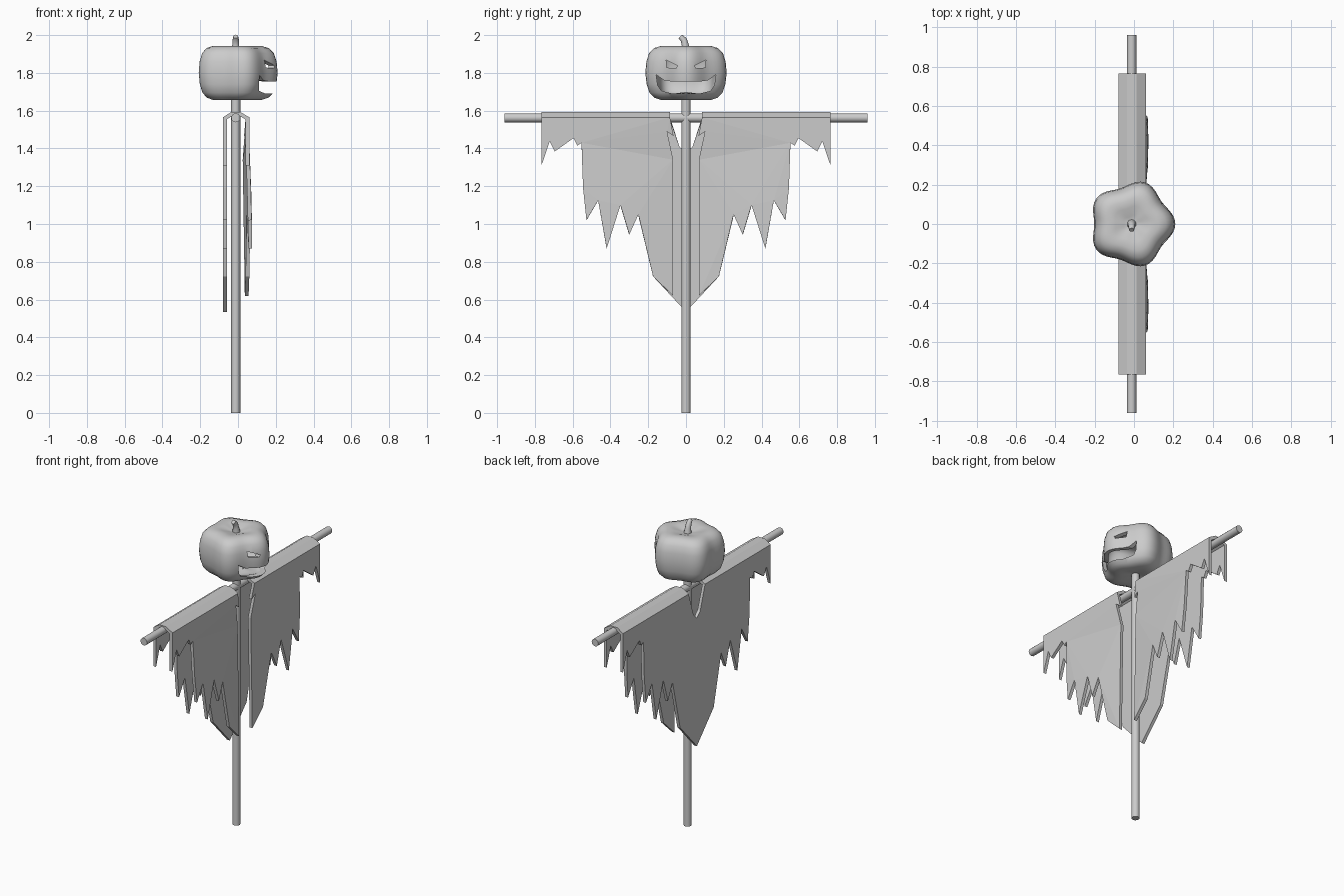
import bpy, bmesh, math
from mathutils import Vector

if "Cube" in bpy.data.objects:
    bpy.data.objects.remove(bpy.data.objects["Cube"])

CX = -0.012   # axis of the pole
grey = bpy.data.materials.new("plain_grey")
grey.diffuse_color = (0.6, 0.6, 0.6, 1)
grey.use_nodes = True
grey.node_tree.nodes["Principled BSDF"].inputs["Base Color"].default_value = grey.diffuse_color


def make(name, bm, smooth=None):
    me = bpy.data.meshes.new(name)
    bm.to_mesh(me)
    bm.free()
    ob = bpy.data.objects.new(name, me)
    bpy.context.collection.objects.link(ob)
    me.materials.append(grey)
    if smooth:
        bpy.ops.object.select_all(action='DESELECT')
        bpy.context.view_layer.objects.active = ob
        ob.select_set(True)
        bpy.ops.object.shade_smooth_by_angle(angle=math.radians(smooth))
    return ob


def tube(name, path, radii, n=12):
    """Capped round tube through the path points."""
    bm = bmesh.new()
    rings = []
    for i, p in enumerate(path):
        d = Vector(path[min(i + 1, len(path) - 1)]) - Vector(path[max(i - 1, 0)])
        q = d.to_track_quat('Z', 'X')
        rings.append([bm.verts.new(Vector(p) + q @ Vector((radii[i] * math.cos(a), radii[i] * math.sin(a), 0)))
                      for a in (2 * math.pi * k / n for k in range(n))])
    for a, b in zip(rings, rings[1:]):
        for k in range(n):
            bm.faces.new((a[k], a[(k + 1) % n], b[(k + 1) % n], b[k]))
    bm.faces.new(rings[0][::-1])
    bm.faces.new(rings[-1])
    return make(name, bm, 40)


# Wooden frame
tube("upright_pole", [(CX, 0, 0), (CX, 0, 1.69)], [0.024] * 2)
tube("cross_bar", [(CX, -0.96, 1.562), (CX, 0.96, 1.562)], [0.024] * 2)

# Ragged coat: torn hem from the sleeve end towards the middle (y, z, bulge of the front)
HEM = [(0.765, 1.31, 0), (0.722, 1.437, 0), (0.695, 1.384, 0), (0.595, 1.455, 0),
       (0.575, 1.415, 0), (0.553, 1.43, 0), (0.545, 1.19, .008), (0.527, 1.02, .012),
       (0.465, 1.125, .012), (0.42, 0.87, .015), (0.347, 1.10, .01), (0.30, 0.944, .012),
       (0.252, 1.05, .006), (0.174, 0.722, 0)]
FRONT_EDGE = [(0.068, 0.62, -.004), (0.068, 1.34, -.015), (0.10, 1.49, -.004), (0.066, 1.465, -.008)]
NECK, END, EAVE, RIDGE = 0.085, 0.765, 1.565, 1.593
XB, XF = -0.079, 0.06
bm = bmesh.new()


def face(points, out):
    f = bm.faces.new([bm.verts.new(p) for p in points])
    f.normal_update()
    if f.normal.dot(Vector(out)) < 0:
        f.normal_flip()


for s in (1, -1):
    # front panel
    face([(XF, s * NECK, EAVE), (XF, s * END, EAVE)]
         + [(XF + b, s * y, z) for y, z, b in HEM + FRONT_EDGE], (1, 0, 0))
    # folded top over the bar
    section = [(XB, EAVE), (CX - 0.024, RIDGE), (CX + 0.024, RIDGE), (XF, EAVE)]
    for (xa, za), (xb, zb) in zip(section, section[1:]):
        face([(xa, s * NECK, za), (xa, s * END, za), (xb, s * END, zb), (xb, s * NECK, zb)], (0, 0, 1))
# back panel with neck notch
half = [(NECK, EAVE), (END, EAVE)] + [(y, z) for y, z, b in HEM]
outline = [(0, 1.375), (0.035, 1.41)] + half + [(0, 0.535)] \
    + [(-y, z) for y, z in reversed(half)] + [(-0.035, 1.41)]
face([(XB, y, z) for y, z in outline], (-1, 0, 0))
bmesh.ops.remove_doubles(bm, verts=bm.verts, dist=0.0005)
bmesh.ops.triangulate(bm, faces=[f for f in bm.faces if len(f.verts) > 4])
coat = make("ragged_coat", bm)
sol = coat.modifiers.new("thickness", 'SOLIDIFY')
sol.thickness = 0.02
sol.offset = -1
sol.use_even_offset = True

# Pumpkin head: five-lobed hollow shell
PROFILE = [(0.2, 1.668), (0.42, 1.657), (0.62, 1.657), (0.78, 1.669), (0.9, 1.695), (0.97, 1.74),
           (1, 1.80), (0.975, 1.86), (0.91, 1.904), (0.79, 1.931), (0.62, 1.942), (0.42, 1.938), (0.2, 1.924)]
N = 60
bm = bmesh.new()
rings = []
for r, z in PROFILE:
    ring = []
    for k in range(N):
        a = 2 * math.pi * k / N
        rad = r * (0.206 + 0.016 * math.cos(5 * a))
        ring.append(bm.verts.new((CX + rad * math.cos(a), rad * math.sin(a), z)))
    rings.append(ring)
for a, b in zip(rings, rings[1:]):
    for k in range(N):
        bm.faces.new((a[k], a[(k + 1) % N], b[(k + 1) % N], b[k]))
for ring, z, flip in ((rings[0], 1.674, True), (rings[-1], 1.915, False)):
    c = bm.verts.new((CX, 0, z))
    for k in range(N):
        f = bm.faces.new((ring[k], ring[(k + 1) % N], c))
        if flip:
            f.normal_flip()
pumpkin = make("pumpkin_head", bm, 40)
sol = pumpkin.modifiers.new("shell", 'SOLIDIFY')
sol.thickness = 0.025
sol.offset = -1


# Carved eyes and mouth
def carve(name, pts):
    bm = bmesh.new()
    f = bm.faces.new([bm.verts.new((0.04, y, z)) for y, z in pts])
    ext = bmesh.ops.extrude_face_region(bm, geom=[f])
    bmesh.ops.translate(bm, vec=(0.3, 0, 0), verts=[v for v in ext["geom"] if isinstance(v, bmesh.types.BMVert)])
    bmesh.ops.recalc_face_normals(bm, faces=bm.faces)
    cutter = make(name, bm)
    cutter.hide_render = True
    cutter.hide_set(True)
    mod = pumpkin.modifiers.new(name, 'BOOLEAN')
    mod.operation = 'DIFFERENCE'
    mod.solver = 'EXACT'
    mod.object = cutter


for s, side in ((1, "left"), (-1, "right")):
    carve(side + "_eye_cutter", [(s * y, z) for y, z in
                                 ((0.045, 1.838), (0.105, 1.868), (0.102, 1.828), (0.052, 1.824))])
smile = [(0.158, 1.79), (0.15, 1.735), (0.13, 1.705), (0.07, 1.69)]
top = [(0.08, 1.755), (0.115, 1.76)]
carve("mouth_cutter", smile + [(-y, z) for y, z in reversed(smile)]
      + [(-y, z) for y, z in reversed(top)] + top)

# Curved stem
tube("pumpkin_stem", [(CX, 0, 1.905), (CX, -0.003, 1.945), (CX, -0.012, 1.975), (CX, -0.03, 1.993)],
     [0.026, 0.019, 0.017, 0.013], 10)
